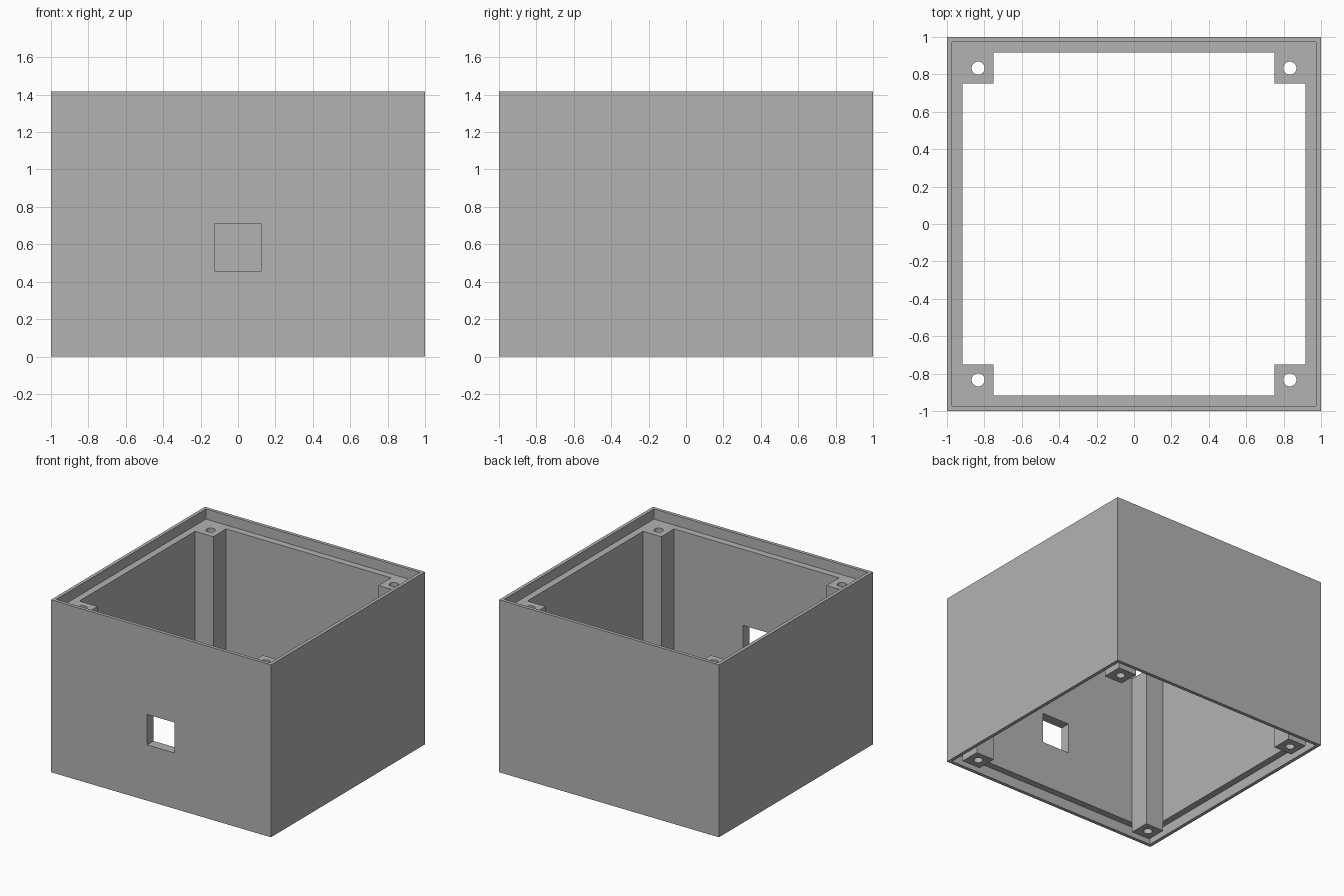
import bpy, bmesh

cube = bpy.data.objects.get("Cube")
if cube:
    bpy.data.objects.remove(cube, do_unlink=True)

UNIT = 2 / 24                 # wall thickness sets the module
HEIGHT = 17 * UNIT
INNER = 11 * UNIT             # half width of the cavity
POST = 9 * UNIT               # inner side of the corner posts
LIP = 0.972                   # inside of the thin rims
HOLE_AT, HOLE_R = 10 * UNIT, 0.035

grey = bpy.data.materials.new("grey plastic")
grey.use_nodes = True
colour = (0.45, 0.45, 0.45, 1)
grey.diffuse_color = colour
grey.node_tree.nodes["Principled BSDF"].inputs["Base Color"].default_value = colour


def make_object(name, bm):
    bmesh.ops.recalc_face_normals(bm, faces=bm.faces[:])
    mesh = bpy.data.meshes.new(name)
    bm.to_mesh(mesh)
    bm.free()
    mesh.materials.append(grey)
    ob = bpy.data.objects.new(name, mesh)
    bpy.context.collection.objects.link(ob)
    return ob


def prism(name, outline, z0, z1):
    bm = bmesh.new()
    base = bm.faces.new([bm.verts.new((x, y, z0)) for x, y in outline])
    top = bmesh.ops.extrude_face_region(bm, geom=[base], use_keep_orig=True)["geom"]
    for v in top:
        if isinstance(v, bmesh.types.BMVert):
            v.co.z = z1
    return make_object(name, bm)


def square(r):
    return [(-r, -r), (r, -r), (r, r), (-r, r)]


def square_ring(name, outer, inner, z0, z1):
    bm = bmesh.new()
    loops = [[bm.verts.new((x, y, z)) for x, y in square(r)]
             for r, z in ((outer, z0), (outer, z1), (inner, z1), (inner, z0))]
    for a, b in zip(loops, loops[1:] + loops[:1]):
        for i in range(4):
            j = (i + 1) % 4
            bm.faces.new((a[i], a[j], b[j], b[i]))
    return make_object(name, bm)


def cut(target, cutter):
    cutter.hide_render = True
    mod = target.modifiers.new(cutter.name, "BOOLEAN")
    mod.operation = "DIFFERENCE"
    mod.solver = "EXACT"
    mod.object = cutter
    bpy.ops.object.select_all(action="DESELECT")
    bpy.context.view_layer.objects.active = target
    target.select_set(True)
    bpy.ops.object.modifier_apply(modifier=mod.name)
    bpy.data.objects.remove(cutter, do_unlink=True)


# Solid block for the open enclosure
box = prism("enclosure_body", square(1), 0, HEIGHT)

# Top rebate, and bottom groove that leaves the posts at full length
cut(box, prism("top_rebate", square(LIP), HEIGHT - UNIT, HEIGHT + 1))
cut(box, square_ring("bottom_groove", LIP, INNER, -1, UNIT))

# Cross-shaped cavity leaves a square post in each corner
cross = []
for sx, sy in ((1, 1), (-1, 1), (-1, -1), (1, -1)):
    corner = [(sx * INNER, sy * POST), (sx * POST, sy * POST), (sx * POST, sy * INNER)]
    cross += corner if sx == sy else corner[::-1]
cut(box, prism("cavity", cross, -1, HEIGHT + 1))

# Screw hole through each post
for sx in (-1, 1):
    for sy in (-1, 1):
        bpy.ops.mesh.primitive_cylinder_add(
            vertices=32, radius=HOLE_R, depth=4,
            location=(sx * HOLE_AT, sy * HOLE_AT, HEIGHT / 2))
        hole = bpy.context.object
        hole.data.materials.append(grey)
        cut(box, hole)

# Square opening in the front wall
bpy.ops.mesh.primitive_cube_add(size=3 * UNIT, location=(0, -1, 7 * UNIT))
window = bpy.context.object
window.data.materials.append(grey)
cut(box, window)

# Crisp walls with rounded screw holes
bpy.ops.object.select_all(action="DESELECT")
box.select_set(True)
bpy.context.view_layer.objects.active = box
bpy.ops.object.shade_smooth_by_angle()
